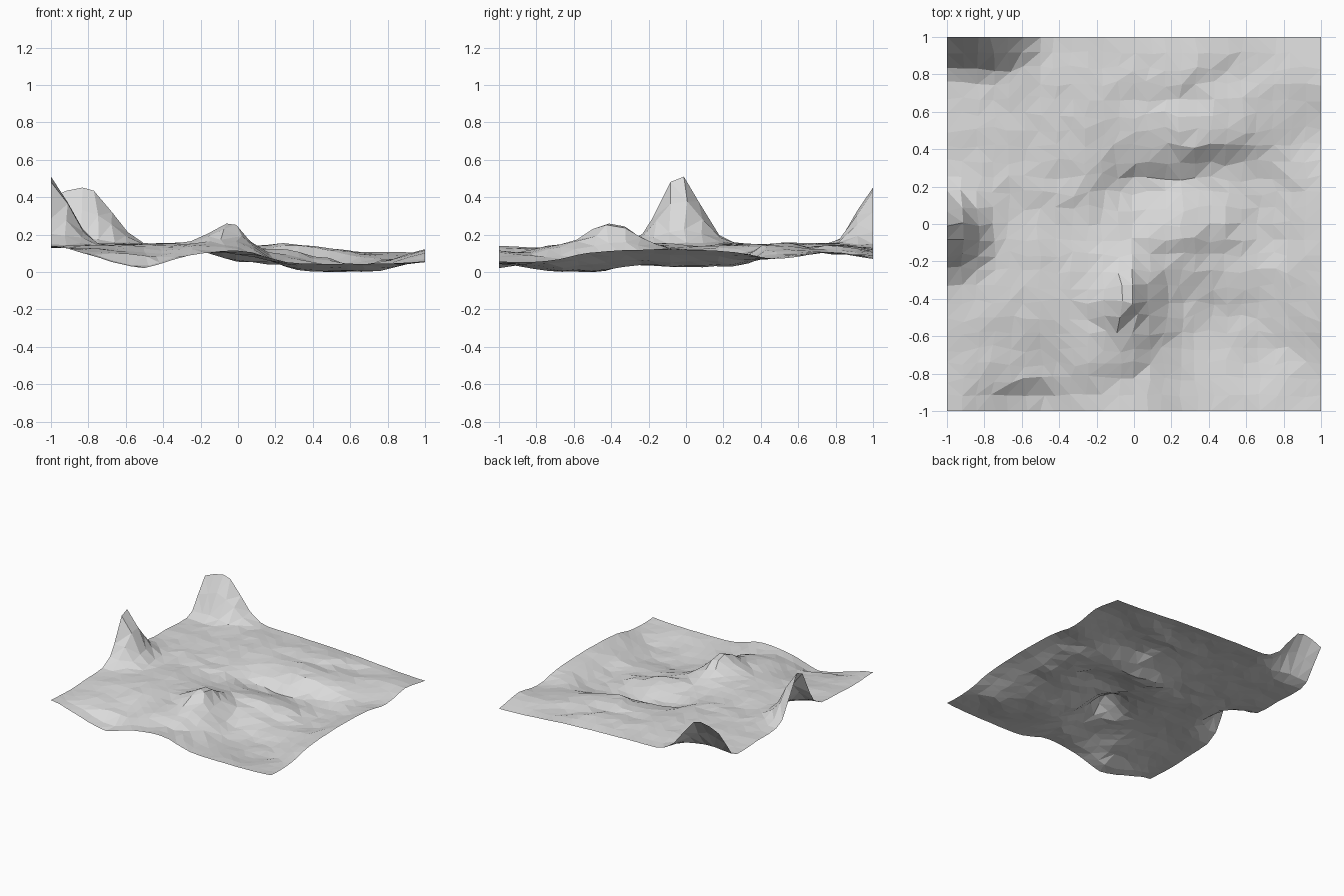
import bpy, bmesh, math
from mathutils import Vector, noise

if "Cube" in bpy.data.objects:
    bpy.data.objects.remove(bpy.data.objects["Cube"])

N = 24  # cells per side

# Broad land heights in hundredths: rows run front to back, columns left to right
ROWS = [
    (14, 9, 5, 10, 12, 7, 6, 6, 7),
    (13, 12, 9, 13, 11, 6, 4, 4, 7),
    (14, 14, 14, 15, 17, 5, 2, 4, 11),
    (14, 14, 15, 15, 15, 10, 6, 6, 12),
    (14, 14, 15, 13, 11, 11, 7, 5, 12),
    (15, 15, 14, 13, 8, 7, 6, 6, 11),
    (15, 15, 15, 15, 14, 15, 12, 9, 8),
    (14, 15, 15, 15, 14, 13, 11, 11, 11),
    (16, 16, 13, 13, 12, 11, 10, 9, 8)]

# Rock ledges: start x, y, end x, y, half drop (high side is on the left of travel)
LEDGES = [
    (0.02, 0.28, 0.28, 0.28, 0.022), (0.30, 0.36, 0.62, 0.41, 0.022),
    (-0.03, 0.75, 0.28, 0.72, 0.02), (0.28, 0.74, 0.50, 0.88, 0.02),
    (-0.56, 0.10, -0.22, 0.10, 0.018), (-0.45, 0.28, -0.22, 0.24, 0.01),
    (0.10, -0.13, 0.48, -0.08, 0.022), (-0.02, -0.52, 0.10, -0.28, 0.025),
    (-0.68, -0.87, -0.52, -0.86, 0.025), (-0.25, -0.81, -0.02, -0.81, 0.022),
    (0.0, -0.66, 0.38, -0.58, 0.012), (0.60, -0.66, 0.82, -0.55, 0.012)]

# Peaks: x, y, rise, spread left, spread right, spread in y
PEAKS = [(-1.0, -0.035, 0.38, 0.1, 0.10, 0.105),
         (-0.82, 1.0, 0.29, 0.29, 0.14, 0.08),
         (-0.04, -0.38, 0.08, 0.09, 0.07, 0.10)]


def spline(p, t):
    # smooth curve through evenly spaced heights
    n = len(p) - 1
    i = min(int(t * n), n - 1)
    u = t * n - i
    a, b, c, d = (p[min(max(i + k, 0), n)] for k in (-1, 0, 1, 2))
    return b + 0.5 * u * (c - a + u * (2*a - 5*b + 4*c - d + u * (3*(b - c) + d - a)))


def gauss(v):
    return math.exp(-0.5 * v * v)


def terrain_point(gx, gy):
    # uneven spacing, with straight outer borders
    inner_x = min(1, (1 - abs(gx)) * 6)
    inner_y = min(1, (1 - abs(gy)) * 6)
    x = gx + 0.035 * inner_x * noise.noise(Vector((gx * 9, gy * 9, 7.7)))
    y = gy + 0.035 * inner_y * noise.noise(Vector((gx * 9, gy * 9, 1.3)))
    z = spline([spline(r, (x + 1) / 2) for r in ROWS], (y + 1) / 2) / 100
    for px, py, rise, sl, sr, sy in PEAKS:
        z += rise * gauss((x - px) / (sl if x < px else sr)) * gauss((y - py) / sy)
    for x0, y0, x1, y1, drop in LEDGES:
        run = Vector((x1 - x0, y1 - y0))
        length = run.length
        run /= length
        side = Vector((-run.y, run.x))
        rel = Vector((x - x0, y - y0))
        along, d = rel.dot(run), rel.dot(side)
        over = max(0, -along, along - length)
        z += drop * math.tanh(d / 0.04) * gauss(over / 0.05) * math.exp(-abs(d) / 0.12)
    # rough rock, calmer on the borders
    rough = 0.3 + 0.7 * min(inner_x, inner_y)
    z += rough * (0.006 * noise.noise(Vector((x * 4, y * 7, 3.1)))
                  + 0.009 * noise.noise(Vector((x * 9, y * 12, 5.4))))
    # soften the deepest hollows
    if z < 0.03:
        z = 0.03 + (z - 0.03) * 0.6
    return Vector((x, y, z))


# Terrain sheet
bm = bmesh.new()
grid = [[bm.verts.new(terrain_point(-1 + 2 * i / N, -1 + 2 * j / N))
         for i in range(N + 1)] for j in range(N + 1)]
for j in range(N):
    for i in range(N):
        a, b = grid[j][i], grid[j][i + 1]
        c, d = grid[j + 1][i + 1], grid[j + 1][i]
        # split each cell along its flatter diagonal
        if abs(a.co.z - c.co.z) < abs(b.co.z - d.co.z):
            bm.faces.new((a, b, c))
            bm.faces.new((a, c, d))
        else:
            bm.faces.new((a, b, d))
            bm.faces.new((b, c, d))
low = min(v.co.z for v in bm.verts)
for v in bm.verts:
    # settle the lowest hollow onto the ground without lowering the rest
    v.co.z -= low * max(0, 1 - (v.co.z - low) / 0.1)
mesh = bpy.data.meshes.new("terrain")
bm.to_mesh(mesh)
bm.free()

stone = bpy.data.materials.new("pale grey stone")
stone.diffuse_color = (0.7, 0.7, 0.7, 1)
stone.use_nodes = True
stone.node_tree.nodes["Principled BSDF"].inputs["Base Color"].default_value = stone.diffuse_color
mesh.materials.append(stone)
terrain = bpy.data.objects.new("terrain", mesh)
bpy.context.collection.objects.link(terrain)
